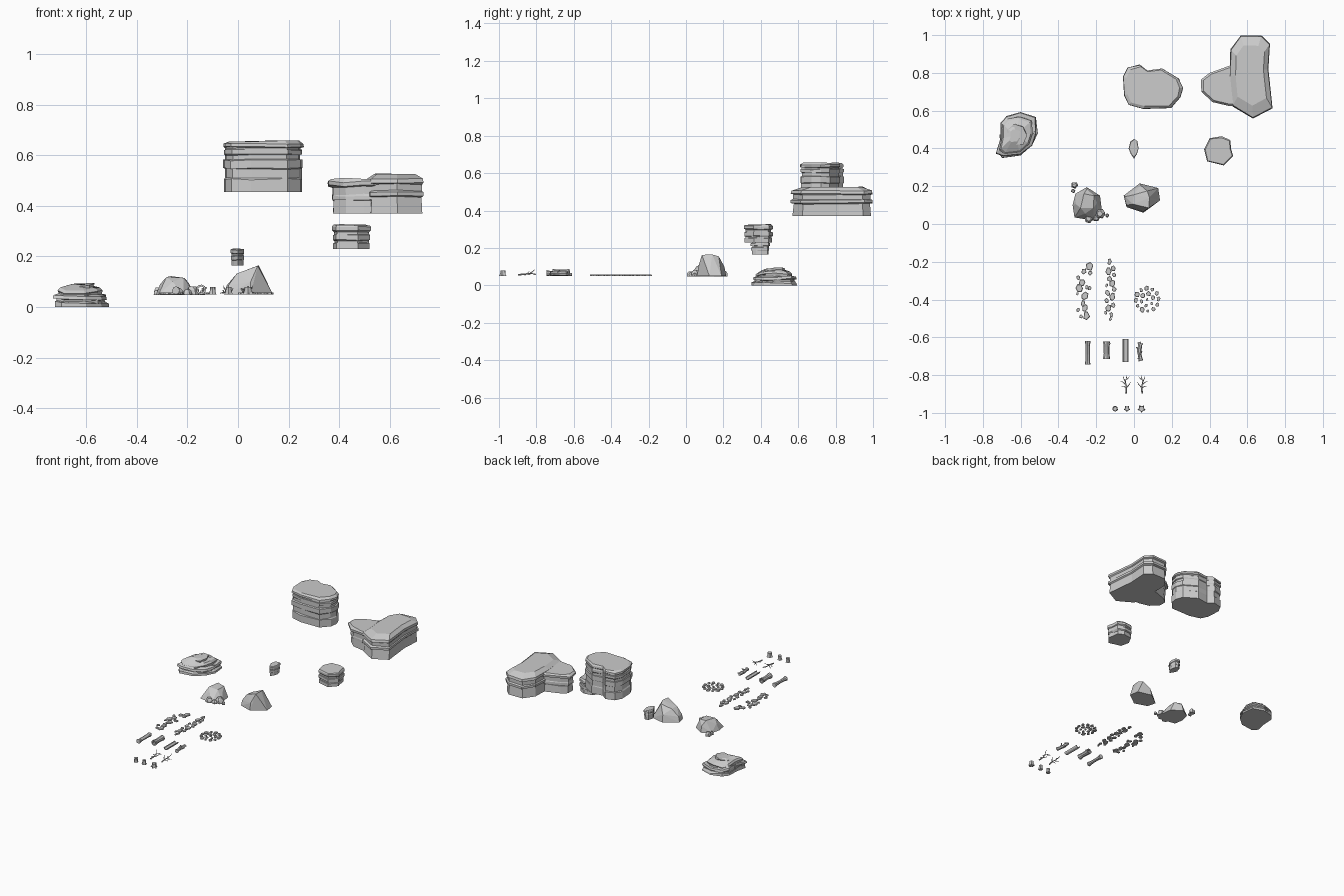
import bpy, bmesh, math, random
from mathutils import Vector, Matrix

rnd = random.Random(7)


def finish(name, bm):
    bmesh.ops.recalc_face_normals(bm, faces=bm.faces[:])
    me = bpy.data.meshes.new(name)
    bm.to_mesh(me)
    bm.free()
    ob = bpy.data.objects.new(name, me)
    bpy.context.collection.objects.link(ob)
    return ob


def loft(bm, rings, close=False):
    vs = [[bm.verts.new(p) for p in r] for r in rings]
    n = len(vs[0])
    pairs = list(zip(vs, vs[1:])) + ([(vs[-1], vs[0])] if close else [])
    for a, b in pairs:
        for i in range(n):
            j = (i + 1) % n
            bm.faces.new((a[i], a[j], b[j], b[i]))
    if not close:
        bm.faces.new(vs[0])
        bm.faces.new(vs[-1])


def hull(bm, pts):
    vs = [bm.verts.new(p) for p in pts]
    r = bmesh.ops.convex_hull(bm, input=vs)
    junk = {e for e in r['geom_interior'] + r['geom_unused'] if isinstance(e, bmesh.types.BMVert)}
    bmesh.ops.delete(bm, geom=list(junk), context='VERTS')


# stacked strata: each (z, scale) pair of rings shares its own random offsets
def strata(bm, outline, layers, jit, wob=0.0):
    n = len(outline)
    c = Vector((sum(p[0] for p in outline) / n, sum(p[1] for p in outline) / n))
    rings = []
    for k, (z, s) in enumerate(layers):
        if k % 2 == 0:
            off = [rnd.uniform(-jit, 0) for _ in outline]
            dz = [rnd.uniform(-wob, wob) for _ in outline]
        w = 0 if k == 0 else 1
        rings.append([(*(c + (Vector(p) - c) * (s + o)), z + d * w)
                      for p, o, d in zip(outline, off, dz)])
    loft(bm, rings)


def tube(bm, pts, radii, sides=5, jit=0.0):
    pts = [Vector(p) for p in pts]
    rings = []
    for i, (p, r) in enumerate(zip(pts, radii)):
        d = (pts[min(i + 1, len(pts) - 1)] - pts[max(i - 1, 0)]).normalized()
        u = d.cross(Vector((0, 0, 1)) if abs(d.z) < .9 else Vector((0, 1, 0))).normalized()
        v = d.cross(u)
        rings.append([p + (u * math.cos(a) + v * math.sin(a)) * r * (1 + rnd.uniform(-jit, jit))
                      for a in (math.tau * k / sides for k in range(sides))])
    loft(bm, rings)


# tall cliff
bm = bmesh.new()
strata(bm, [(-.06, .78), (-.035, .83), (.03, .845), (.07, .815), (.15, .825), (.24, .77),
            (.26, .72), (.25, .67), (.20, .61), (.05, .61), (-.03, .63), (-.055, .68)],
       [(.455, 1), (.505, 1), (.51, .97), (.545, .97), (.548, 1), (.58, 1), (.583, .95), (.6, .95),
        (.603, .99), (.62, .99), (.624, .96), (.63, .96), (.633, 1.01), (.645, 1), (.655, .9)], .04, .003)
finish("tall_cliff", bm)

# double cliff: long ridge and its lower shoulder
bm = bmesh.new()
strata(bm, [(.51, .925), (.565, 1), (.675, 1), (.72, .955), (.712, .82), (.735, .61),
            (.63, .555), (.52, .62), (.505, .78)],
       [(.37, .95), (.435, .92), (.44, 1), (.455, 1), (.46, .93), (.485, .93),
        (.49, .99), (.506, .97), (.525, .72)], .015, .003)
finish("cliff_ridge", bm)
bm = bmesh.new()
strata(bm, [(.353, .765), (.40, .80), (.51, .84), (.61, .84), (.62, .73), (.6, .62),
            (.50, .625), (.415, .645), (.355, .70)],
       [(.37, .84), (.42, .82), (.425, .87), (.44, .87), (.445, .85), (.475, .86),
        (.48, .99), (.495, 1), (.508, .9)], .015, .005)
finish("cliff_shoulder", bm)

# small cliffs
bm = bmesh.new()
strata(bm, [(.37, .395), (.40, .455), (.465, .465), (.51, .445), (.515, .395), (.525, .36),
            (.475, .308), (.385, .33)],
       [(.23, .97), (.252, .97), (.255, .9), (.262, .9), (.265, 1), (.285, 1), (.288, .93),
        (.298, .93), (.301, 1.01), (.315, 1.01), (.325, .93)], .06, .003)
finish("small_cliff", bm)
bm = bmesh.new()
strata(bm, [(0, .45), (.018, .44), (.026, .40), (.017, .37), (0, .345), (-.017, .37),
            (-.03, .4), (-.02, .44)],
       [(.165, .9), (.185, .9), (.187, .97), (.202, .97), (.204, .9), (.21, .9),
        (.212, 1), (.225, 1), (.23, .9)], .08, .002)
finish("tiny_cliff", bm)

# jagged outcrop: overlapping tilted slabs on a broad base
bm = bmesh.new()
base = [(-.735, .37), (-.7, .345), (-.6, .36), (-.53, .41), (-.507, .48), (-.515, .57),
        (-.6, .595), (-.68, .58), (-.71, .54), (-.715, .45)]
strata(bm, base, [(0, .99), (.016, .98), (.02, .9), (.028, .9), (.033, .98), (.046, .95),
                  (.05, .82), (.055, .82), (.06, .84), (.072, .75), (.088, .3)], .1, .007)
for x, y, z, rx, ry, tx, ty in [(-.64, .44, .04, .085, .075, .2, -.2), (-.60, .50, .05, .08, .08, -.1, .2),
                                (-.60, .46, .035, .085, .075, .2, .15), (-.65, .51, .045, .06, .07, -.2, -.3),
                                (-.62, .47, .075, .055, .06, .1, -.15)]:
    m = Matrix.Translation((x, y, z)) @ Matrix.Rotation(tx, 4, 'X') @ Matrix.Rotation(ty, 4, 'Y')
    hull(bm, [m @ Vector((rx * s * math.cos(a), ry * s * math.sin(a), h))
              for h, k in ((-.011, .88), (.011, .95))
              for a in (math.tau * i / 7 for i in range(7)) for s in [k * rnd.uniform(.85, 1.1)]])
finish("jagged_outcrop", bm)

# smooth-cut boulder
bm = bmesh.new()
hull(bm, [(x, y, .05) for x, y in ((-.055, .15), (.03, .215), (.128, .19), (.138, .125), (.05, .06), (-.04, .09))]
     + [(-.045, .145, .085), (-.038, .1, .085), (-.005, .105, .132), (.0, .155, .13), (.035, .205, .1),
        (.078, .085, .163), (.082, .14, .165), (.07, .175, .155), (.05, .066, .1)])
finish("boulder", bm)

# broken rock with fragments around it
bm = bmesh.new()
hull(bm, [(x, y, .047) for x, y in ((-.325, .1), (-.315, .035), (-.215, .018), (-.17, .07), (-.18, .15), (-.25, .195), (-.31, .16))]
     + [(-.283, .085, .118), (-.265, .16, .122), (-.212, .15, .115), (-.215, .085, .115),
        (-.308, .105, .09), (-.258, .055, .1), (-.195, .11, .095), (-.25, .185, .09)])
for x, y, r, h in [(-.315, .205, .019, .03), (-.322, .175, .012, .02), (-.18, .055, .028, .035),
                   (-.142, .045, .011, .018), (-.24, .028, .024, .028), (-.2, .03, .018, .022)]:
    hull(bm, [(x + k * r * math.cos(a), y + k * r * math.sin(a), z)
              for z, k in ((.047, 1), (.047 + h * .6, .95), (.047 + h, .55))
              for a in (math.tau * i / 5 + rnd.uniform(-.3, .3) for i in range(5))])
finish("broken_rock", bm)


# flat stepping stones: x, y, half length
def stones(name, spots):
    bm = bmesh.new()
    for x, y, r in spots:
        t, w, n = rnd.uniform(-.5, .5), rnd.uniform(.65, .9), rnd.choice((5, 6))
        ring = []
        for i in range(n):
            a = math.tau * (i + rnd.uniform(-.2, .2)) / n
            px, py = r * w * math.cos(a), r * math.sin(a)
            ring.append((px * math.cos(t) - py * math.sin(t), px * math.sin(t) + py * math.cos(t)))
        loft(bm, [[(x + k * px, y + k * py, z) for px, py in ring]
                  for z, k in ((.05, 1), (.055, 1), (.058, .85))])
    finish(name, bm)


stones("stone_path_left", [(-.235, -.225, .025), (-.265, -.25, .018), (-.232, -.26, .014), (-.295, -.285, .014),
                           (-.275, -.31, .02), (-.29, -.34, .024), (-.25, -.335, .013), (-.26, -.38, .024),
                           (-.235, -.34, .012), (-.27, -.42, .018), (-.26, -.445, .022), (-.295, -.455, .012),
                           (-.252, -.485, .024), (-.28, -.49, .012), (-.3, -.37, .009)])
stones("stone_path_right", [(-.13, -.2, .018), (-.11, -.235, .016), (-.135, -.25, .022), (-.105, -.27, .013),
                            (-.13, -.29, .018), (-.115, -.315, .02), (-.145, -.325, .011), (-.105, -.345, .015),
                            (-.14, -.365, .018), (-.115, -.385, .022), (-.145, -.405, .015), (-.11, -.43, .016),
                            (-.135, -.445, .02), (-.15, -.47, .011), (-.12, -.48, .015), (-.125, -.503, .011)])
patch = [(.07 + rr * math.cos(math.tau * (i + o) / n), -.4 + rr * math.sin(math.tau * (i + o) / n),
          rnd.uniform(.009, .017))
         for rr, n, o in ((0, 1, 0), (.032, 6, .3), (.06, 12, .1)) for i in range(n)]
stones("stone_patch", patch)

# solid log with flared ends
bm = bmesh.new()
tube(bm, [(-.245, y, .065) for y in (-.745, -.725, -.69, -.645, -.62)],
     (.016, .012, .011, .012, .016), 8, .1)
finish("solid_log", bm)

# hollow log with a side stub
bm = bmesh.new()
rings = [[(-.146 + r * math.cos(a), y, .069 + r * math.sin(a))
          for a in (math.tau * i / 9 for i in range(9))]
         for y, r in ((-.715, .012), (-.715, .02), (-.685, .015), (-.65, .016), (-.622, .019), (-.622, .012))]
loft(bm, rings, close=True)
tube(bm, [(-.14, -.645, .07), (-.126, -.63, .076)], (.006, .004))
finish("hollow_log", bm)

# split half log, hollow side up
bm = bmesh.new()
sec = [(.016 * math.cos(a), -.016 * math.sin(a)) for a in (math.pi * i / 6 for i in range(7))]
sec += [(.011 * math.cos(a), -.011 * math.sin(a)) for a in (math.pi * i / 6 for i in range(6, -1, -1))]
loft(bm, [[(-.045 + x, y, .067 + z) for x, z in sec] for y in (-.73, -.61)])
finish("split_log", bm)

# gnarled log with broken limbs
bm = bmesh.new()
tube(bm, [(.036, -.725, .062), (.031, -.7, .063), (.026, -.67, .064), (.032, -.645, .063), (.026, -.625, .063)],
     (.013, .01, .012, .011, .008), 7, .12)
for a, b in [((.028, -.67, .065), (.012, -.652, .072)), ((.032, -.65, .065), (.046, -.632, .068)),
             ((.033, -.7, .065), (.02, -.715, .066)), ((.03, -.69, .068), (.042, -.675, .082))]:
    tube(bm, [a, b], (.006, .003))
finish("gnarled_log", bm)


# forked twigs lying on the ground
def twig(name, x, y, f):
    bm = bmesh.new()
    for pts, r in [([(0, -.048, .056), (.003, -.015, .06), (-.003, .015, .064), (.006, .048, .06)], .005),
                   ([(.003, -.015, .06), (.018, .0, .063), (.024, .012, .075)], .0035),
                   ([(0, .0, .062), (-.015, .012, .058), (-.027, .018, .055)], .0035),
                   ([(-.003, .015, .064), (-.012, .032, .075), (-.014, .042, .085)], .003),
                   ([(.002, -.02, .06), (-.013, -.008, .056), (-.022, -.012, .053)], .003),
                   ([(.0, .025, .064), (.014, .035, .06), (.018, .045, .056)], .0025)]:
        tube(bm, [(x + f * px, y + py, pz) for px, py, pz in pts],
             [r * (1 - .7 * i / (len(pts) - 1)) for i in range(len(pts))])
    finish(name, bm)


twig("twig_left", -.043, -.85, 1)
twig("twig_right", .043, -.85, -1)

# tree stumps with growing root flare
for name, x, r, flare in (("stump_plain", -.1, .014, .05), ("stump_rooted", -.037, .014, .2),
                          ("stump_wide", .04, .017, .3)):
    bm = bmesh.new()
    n, y = 10, -.978
    loft(bm, [[(x + q * math.cos(a), y + q * math.sin(a), z)
               for i in range(n) for a in [math.tau * i / n + .3]
               for q in [r * k * (1 + (flare * f if i % 2 else -flare * f))]]
              for z, k, f in ((.05, 1.05, 1), (.057, .9, .5), (.07, .8, .1), (.08, .85, 0), (.078, .6, 0))])
    finish(name, bm)
